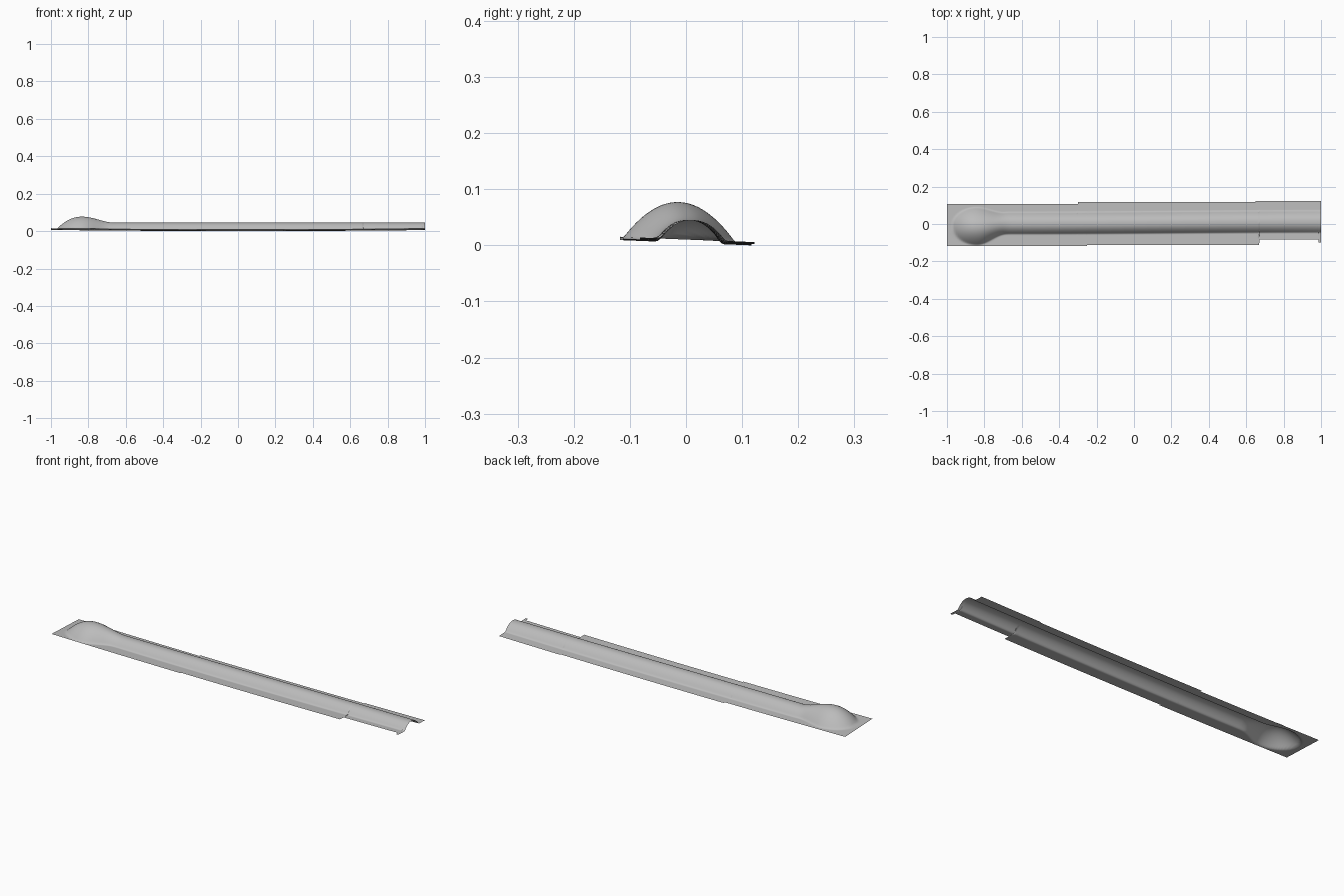
import bpy, bmesh, math

cube = bpy.data.objects.get("Cube")
if cube:
    bpy.data.objects.remove(cube, do_unlink=True)

grey = bpy.data.materials.new("plain_grey")
grey.use_nodes = True
colour = (0.5, 0.5, 0.5, 1)
grey.diffuse_color = colour
grey.node_tree.nodes["Principled BSDF"].inputs["Base Color"].default_value = colour


def smooth(a, b, x):
    t = min(1, max(0, (x - a) / (b - a)))
    return t * t * (3 - 2 * t)


def mix(a, b, t):
    return a + (b - a) * t


# Stepped outline of the flat flange: (end x, edge y)
BACK = [(-0.30, 0.108), (0.65, 0.117), (2, 0.122)]
FRONT = [(-0.25, -0.118), (0.67, -0.112), (0.987, -0.082), (2, -0.100)]


def edge(steps, x):
    return next(y for end, y in steps if x < end)


# Flange: slightly tilted and sagging sheet
def flange(x, y):
    return 0.0046 - 0.04 * y + 0.006 * x * x


# Raised tube with a round bulb at its closed end
def raised(x, y):
    blend = smooth(-0.83, -0.66, x)
    centre = mix(-0.012, 0.004, blend) + 0.008 * smooth(-0.6, 1, x)
    top = mix(0.077, 0.045, blend)
    height = top - flange(x, centre)
    width = mix(0.100, 0.058, smooth(-0.84, -0.69, x))
    if x < -0.84:
        cap = 1 - ((x + 0.84) / 0.13) ** 2
        if cap <= 0.001:
            return 0
        height *= cap
        width *= math.sqrt(cap)
    t = abs(y - centre) / width
    arch = height * (1 - t ** mix(2, 2.3, blend))
    # soft fillet where the arch meets the flange
    k = 0.006
    if arch < -k:
        return 0
    return arch if arch > k else (arch + k) ** 2 / (4 * k)


# Lengthwise stations, doubled at every outline step
stations = [-1 + i * 0.01 for i in range(201)]
for end, _ in BACK[:-1] + FRONT[:-1]:
    stations += [end - 0.0005, end + 0.0005]
stations = sorted(set(round(x, 5) for x in stations))

COLUMNS = 56
bm = bmesh.new()
rows = []
for x in stations:
    low, high = edge(FRONT, x), edge(BACK, x)
    row = []
    for j in range(COLUMNS + 1):
        y = mix(low, high, j / COLUMNS)
        row.append(bm.verts.new((x, y, flange(x, y) + raised(x, y))))
    rows.append(row)
for a, b in zip(rows, rows[1:]):
    for j in range(COLUMNS):
        bm.faces.new((a[j], b[j], b[j + 1], a[j + 1]))

mesh = bpy.data.meshes.new("formed_sheet")
bm.to_mesh(mesh)
bm.free()
mesh.materials.append(grey)
sheet = bpy.data.objects.new("formed_sheet", mesh)
bpy.context.collection.objects.link(sheet)
for face in mesh.polygons:
    face.use_smooth = True
